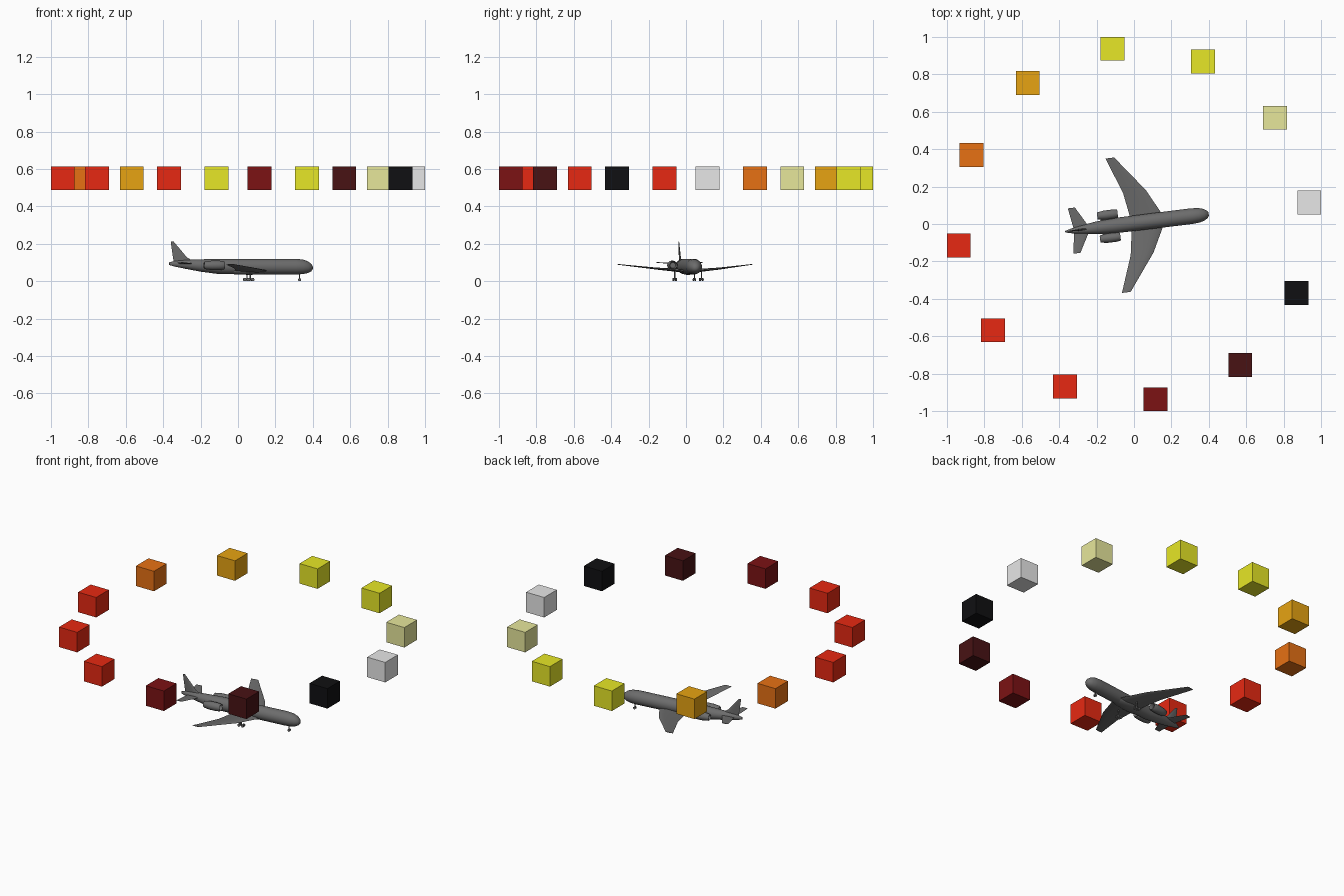
import bpy, bmesh
from math import cos, sin, pi, radians
from mathutils import Matrix, Vector

cube = bpy.data.objects.get("Cube")
if cube:
    bpy.data.objects.remove(cube, do_unlink=True)


def material(name, r, g, b):
    m = bpy.data.materials.new(name)
    m.use_nodes = True
    m.diffuse_color = (r, g, b, 1)
    node = next(n for n in m.node_tree.nodes if n.type == "BSDF_PRINCIPLED")
    node.inputs["Base Color"].default_value = (r, g, b, 1)
    return m


grey = material("aircraft grey", .15, .15, .15)
white = material("light grey", .8, .8, .8)
cream = material("pale yellow", .8, .8, .33)
yellow = material("yellow", .8, .8, .02)
amber = material("amber", .8, .37, .006)
orange = material("orange", .8, .165, .007)
red = material("red", .8, .022, .006)
maroon = material("dark red", .2, .006, .007)
deep = material("deep maroon", .065, .006, .007)
black = material("black", .005, .005, .006)

# The aircraft is built nose along +x, then turned to its heading
HEADING = Matrix.Rotation(radians(7), 4, "Z") @ Matrix.Translation((0, .004, 0))


def finish(name, bm, mat, matrix=None, smooth=True):
    if matrix:
        bm.transform(matrix)
    bmesh.ops.recalc_face_normals(bm, faces=bm.faces)
    mesh = bpy.data.meshes.new(name)
    bm.to_mesh(mesh)
    bm.free()
    obj = bpy.data.objects.new(name, mesh)
    bpy.context.collection.objects.link(obj)
    mesh.materials.append(mat)
    if smooth:
        bpy.ops.object.select_all(action="DESELECT")
        obj.select_set(True)
        bpy.context.view_layer.objects.active = obj
        bpy.ops.object.shade_smooth_by_angle(angle=radians(40))
    return obj


def loft(name, rings, mat=grey):
    """Skin a row of closed rings and cap both ends."""
    bm = bmesh.new()
    rows = [[bm.verts.new(p) for p in ring] for ring in rings]
    n = len(rows[0])
    for a, b in zip(rows, rows[1:]):
        for i in range(n):
            j = (i + 1) % n
            bm.faces.new((a[i], a[j], b[j], b[i]))
    bm.faces.new(rows[0])
    bm.faces.new(rows[-1])
    return finish(name, bm, mat, HEADING)


def circle(x, y, z, ry, rz, n=24):
    return [(x, y + ry * cos(2 * pi * i / n), z + rz * sin(2 * pi * i / n))
            for i in range(n)]


# Chord fraction from the leading edge, and half thickness
AIRFOIL = [(0, 0), (.08, .6), (.3, 1), (.65, .6), (1, .04),
           (.65, -.5), (.3, -.8), (.08, -.5)]


def section(lead, trail, span, z, thick, upright=False):
    pts = []
    for t, h in AIRFOIL:
        x = lead + (trail - lead) * t
        pts.append((x, h * thick, z) if upright else (x, span, z + h * thick))
    return pts


def cylinder(name, centre, axis, radius, depth, n=16):
    bm = bmesh.new()
    bmesh.ops.create_cone(bm, cap_ends=True, segments=n, radius1=radius,
                          radius2=radius, depth=depth)
    turn = Vector((0, 0, 1)).rotation_difference(Vector(axis)).to_matrix().to_4x4()
    return finish(name, bm, grey, HEADING @ Matrix.Translation(centre) @ turn)


# Fuselage: x, centre height, half width, half height
BODY = [(-.37, .094, .004, .007), (-.34, .093, .012, .015),
        (-.28, .09, .023, .024), (-.2, .084, .034, .033),
        (-.1, .079, .041, .041), (.31, .078, .042, .042),
        (.35, .077, .039, .039), (.378, .075, .031, .031),
        (.395, .073, .020, .020), (.403, .072, .008, .008)]
loft("fuselage", [circle(x, 0, z, ry, rz) for x, z, ry, rz in BODY])

# Wing root fairing under the belly
loft("belly_fairing", [circle(x, 0, .054, w, h) for x, w, h in
                       [(-.06, .01, .004), (-.02, .036, .017), (.06, .042, .02),
                        (.14, .036, .017), (.18, .01, .004)]])

# Fin
loft("tail_fin", [section(-.225, -.345, 0, .098, .005, True),
                  section(-.275, -.35, 0, .128, .005, True),
                  section(-.347, -.362, 0, .213, .002, True)])

for side, s in (("back", 1), ("front", -1)):
    # Swept wing with a kinked trailing edge
    loft(f"wing_{side}", [section(.165, -.016, 0, .052, .011),
                          section(.148, -.018, s * .045, .056, .010),
                          section(.085, -.038, s * .168, .067, .006),
                          section(-.062, -.109, s * .362, .090, .002)])
    # Tailplane
    loft(f"tailplane_{side}", [section(-.235, -.322, 0, .093, .004),
                               section(-.303, -.341, s * .122, .1, .002)])
    # Engine with an open intake and a tapered exhaust
    y = s * .062
    loft(f"engine_{side}", [circle(x, y, .085, r, r) for x, r in
                            [(-.105, .015), (-.082, .018), (-.08, .020),
                             (-.087, .023), (-.11, .025), (-.15, .025),
                             (-.185, .020), (-.19, .017), (-.17, .013)]])
    loft(f"engine_pylon_{side}", [section(-.1, -.175, s * .025, .087, .006),
                                  section(-.1, -.175, s * .045, .086, .006)])
    # Main gear with two pairs of wheels
    g = s * .072
    cylinder(f"main_gear_leg_{side}", (.058, g, .034), (0, 0, 1), .0035, .05, 10)
    cylinder(f"main_gear_beam_{side}", (.058, g, .009), (1, 0, 0), .003, .026, 10)
    for x, end in ((.046, "aft"), (.07, "fore")):
        cylinder(f"main_axle_{end}_{side}", (x, g, .009), (0, 1, 0), .002, .014, 8)
        for d in (-1, 1):
            cylinder(f"main_wheel_{end}_{side}", (x, g + d * .007, .009),
                     (0, 1, 0), .009, .006)
    # Nose wheels
    cylinder(f"nose_wheel_{side}", (.332, s * .005, .008), (0, 1, 0), .008, .005)

cylinder("nose_gear_leg", (.332, 0, .025), (0, 0, 1), .003, .036, 10)
cylinder("nose_axle", (.332, 0, .008), (0, 1, 0), .002, .012, 8)

# Ring of coloured marker cubes
RING = [white, cream, yellow, yellow, amber, orange,
        red, red, red, maroon, deep, black]
for i, mat in enumerate(RING):
    a = radians(7 + 30 * i)
    bm = bmesh.new()
    bmesh.ops.create_cube(bm, size=.127)
    place = Matrix.Translation((.9435 * cos(a), .9435 * sin(a), .551))
    finish(f"marker_cube_{i + 1}", bm, mat, place, smooth=False)
